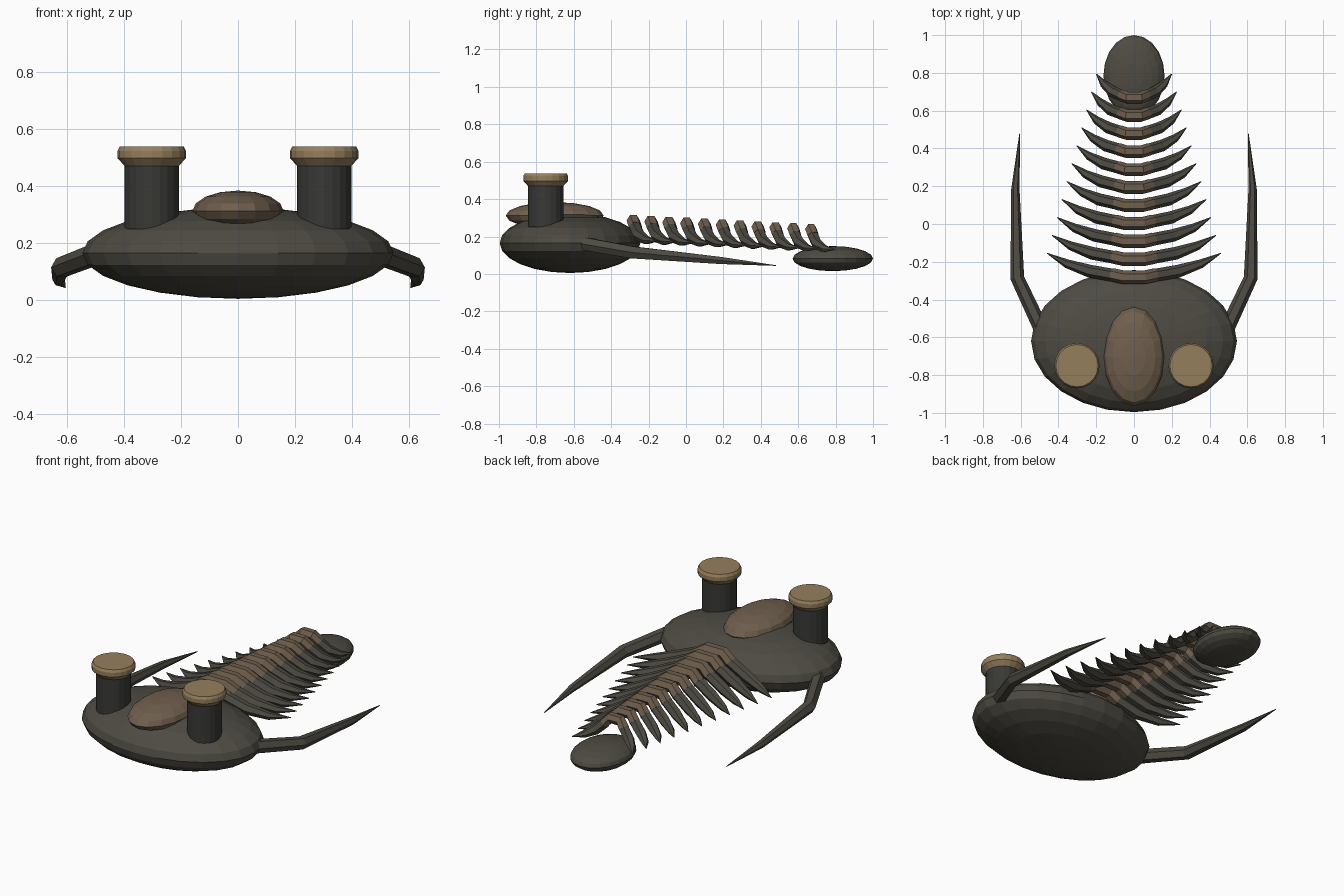
import bpy, bmesh
from math import cos, sin, pi
from mathutils import Vector

if "Cube" in bpy.data.objects:
    bpy.data.objects.remove(bpy.data.objects["Cube"])


def material(name, rgb):
    m = bpy.data.materials.new(name)
    m.diffuse_color = (*rgb, 1)
    m.use_nodes = True
    m.node_tree.nodes["Principled BSDF"].inputs["Base Color"].default_value = m.diffuse_color
    return m


SHELL = material("shell", (0.075, 0.07, 0.055))
STALK = material("stalk", (0.04, 0.04, 0.036))
RIDGE = material("ridge", (0.16, 0.115, 0.075))
LENS = material("lens", (0.30, 0.21, 0.11))


def finish(name, bm, mat):
    bmesh.ops.recalc_face_normals(bm, faces=bm.faces)
    me = bpy.data.meshes.new(name)
    bm.to_mesh(me)
    bm.free()
    me.materials.append(mat)
    ob = bpy.data.objects.new(name, me)
    bpy.context.collection.objects.link(ob)
    return ob


def ellipsoid(name, centre, radii, mat, seg=24, rings=12):
    bm = bmesh.new()
    bmesh.ops.create_uvsphere(bm, u_segments=seg, v_segments=rings, radius=1)
    bmesh.ops.scale(bm, vec=radii, verts=bm.verts)
    bmesh.ops.translate(bm, vec=centre, verts=bm.verts)
    return finish(name, bm, mat)


def skin(bm, loops):
    for a, b in zip(loops, loops[1:]):
        n = len(a)
        for i in range(n):
            bm.faces.new((a[i], a[(i + 1) % n], b[(i + 1) % n], b[i]))
    bm.faces.new(loops[0])
    bm.faces.new(loops[-1])


def lathe(name, x, y, profile, mat, n=20):
    bm = bmesh.new()
    skin(bm, [[bm.verts.new((x + r * cos(2 * pi * i / n), y + r * sin(2 * pi * i / n), z))
               for i in range(n)] for r, z in profile])
    return finish(name, bm, mat)


def tube(name, path, mat, n=6):
    """Tapered tube through (x, y, z, radius) points."""
    bm = bmesh.new()
    pts = [Vector(p[:3]) for p in path]
    loops = []
    for k, p in enumerate(pts):
        t = (pts[min(k + 1, len(pts) - 1)] - pts[max(k - 1, 0)]).normalized()
        u = t.cross(Vector((0, 0, 1))).normalized()
        v = u.cross(t)
        r = path[k][3]
        loops.append([bm.verts.new(p + r * (u * cos(2 * pi * i / n) + v * sin(2 * pi * i / n)))
                      for i in range(n)])
    skin(bm, loops)
    return finish(name, bm, mat)


# Head shield, central bulge and tail plate
ellipsoid("head_shield", (0, -0.62, 0.165), (0.545, 0.376, 0.16), SHELL)
ellipsoid("head_bulge", (0, -0.702, 0.312), (0.16, 0.262, 0.072), RIDGE, 16, 8)
ellipsoid("tail_plate", (0, 0.785, 0.082), (0.162, 0.215, 0.067), SHELL, 20, 10)

# Stalked eyes and long cheek spines
for side, s in (("left", -1), ("right", 1)):
    lathe(side + "_eye_stalk", s * 0.302, -0.75, [(0.095, 0.25), (0.095, 0.48)], STALK)
    lathe(side + "_eye_lens", s * 0.302, -0.75,
          [(0.095, 0.47), (0.12, 0.498), (0.12, 0.523), (0.112, 0.538)], LENS)
    tube(side + "_cheek_spine",
         [(s * 0.48, -0.58, 0.168, 0.04), (s * 0.618, -0.285, 0.115, 0.037),
          (s * 0.628, 0.185, 0.072, 0.022), (s * 0.605, 0.48, 0.045, 0.002)], SHELL)

# Eleven body segments: ridge ring in the middle, swept-back rib on each side
COUNT = 11
for k in range(COUNT):
    f = k / (COUNT - 1)
    y = -0.285 + 0.095 * k
    tip = 0.46 - 0.26 * f
    w = 0.112 - 0.047 * f
    z = 0.29 - 0.045 * f
    r = 0.036 - 0.004 * f
    half = [(w * 0.5, y + 0.003, z - 0.005, r), (w, y + 0.015, z - 0.04, r)]
    tube(f"ridge_ring_{k + 1}", [(-a, b, c, d) for a, b, c, d in reversed(half)] + half, RIDGE)
    for side, s in (("left", -1), ("right", 1)):
        tube(f"{side}_rib_{k + 1}",
             [(s * w * 0.9, y + 0.012, z - 0.035, r * 0.95),
              (s * (w + (tip - w) * 0.35), y + 0.035, z - 0.085, r * 0.95),
              (s * (w + (tip - w) * 0.7), y + 0.075, z - 0.11, r * 0.65),
              (s * tip, y + 0.13, z - 0.115, 0.002)], SHELL)
